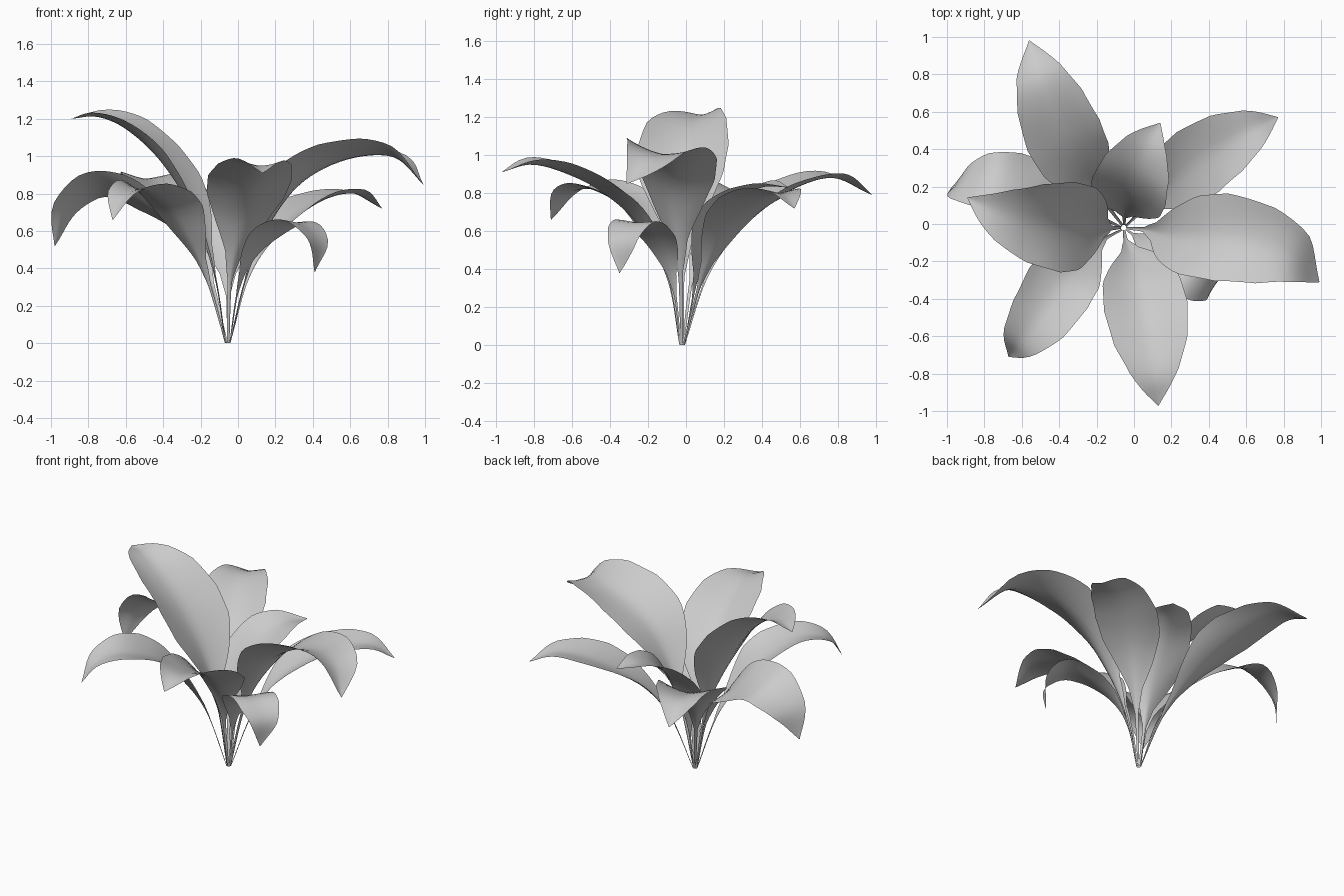
import bpy, bmesh, math
from mathutils import Vector

if "Cube" in bpy.data.objects:
    bpy.data.objects.remove(bpy.data.objects["Cube"])

BASE = Vector((-0.055, -0.02, 0))
ROWS, COLS = 40, 10

# half-width along the leaf: thin stalk, broad blade, pointed tip
PROFILE = [(0, .03), (.22, .05), (.33, .22), (.43, .58), (.54, .92), (.65, 1), (.78, .87),
           (.88, .57), (.95, .25), (1, .01)]


def profile(t):
    for (a, wa), (b, wb) in zip(PROFILE, PROFILE[1:]):
        if t <= b:
            f = (t - a) / (b - a)
            return wa + (wb - wa) * f
    return PROFILE[-1][1]


def spline(pts, n):
    """Catmull-Rom through the points, resampled by arc length."""
    p = [pts[0] * 2 - pts[1]] + pts + [pts[-1] * 2 - pts[-2]]
    fine = []
    for i in range(1, len(p) - 2):
        a, b, c, d = p[i - 1:i + 3]
        for k in range(30):
            t = k / 30
            fine.append(.5 * (2 * b + (c - a) * t + (2 * a - 5 * b + 4 * c - d) * t * t
                              + (3 * b - a - 3 * c + d) * t ** 3))
    fine.append(pts[-1])
    dist = [0]
    for a, b in zip(fine, fine[1:]):
        dist.append(dist[-1] + (b - a).length)
    out, j = [], 0
    for i in range(n + 1):
        s = dist[-1] * i / n
        while j < len(fine) - 2 and dist[j + 1] < s:
            j += 1
        f = (s - dist[j]) / (dist[j + 1] - dist[j])
        out.append(fine[j].lerp(fine[j + 1], min(f, 1)))
    return out


def leaf(name, width, roll, cup, path):
    pts = [Vector(p) for p in path]
    out = pts[-1] - BASE
    out.z = 0
    out.normalize()
    mid = spline([BASE + out * .015] + pts, ROWS)
    side0 = out.cross(Vector((0, 0, 1)))
    bm = bmesh.new()
    grid = []
    for i, c in enumerate(mid):
        t = i / ROWS
        tan = (mid[min(i + 1, ROWS)] - mid[max(i - 1, 0)]).normalized()
        side = (side0 - tan * side0.dot(tan)).normalized()
        nor = side.cross(tan)
        r = roll * min(1, max(0, (t - .2) / .4))
        side, nor = side * math.cos(r) + nor * math.sin(r), nor * math.cos(r) - side * math.sin(r)
        w = width / 2 * profile(t)
        row = []
        for k in range(COLS + 1):
            u = 2 * k / COLS - 1
            lift = cup * abs(u) ** 1.5 * (1.5 - .9 * t)
            lift += .05 * u * u * math.sin(13 * t + 2 * u + width * 40)   # wavy margin
            row.append(bm.verts.new(c + side * w * u + nor * w * lift))
        grid.append(row)
    for a, b in zip(grid, grid[1:]):
        for k in range(COLS):
            bm.faces.new((a[k], a[k + 1], b[k + 1], b[k]))
    me = bpy.data.meshes.new(name)
    bm.to_mesh(me)
    bm.free()
    for f in me.polygons:
        f.use_smooth = True
    bpy.context.collection.objects.link(bpy.data.objects.new(name, me))


# leaves: name, width, roll, cup, midrib path to the tip
leaf("leaf_back_left", .42, 0, .3,
     [(-.15, .11, .35), (-.26, .27, .6), (-.38, .48, .78), (-.49, .76, .88), (-.56, .98, .79)])
leaf("leaf_back_right", .39, 0, .28,
     [(.06, .09, .36), (.2, .22, .6), (.41, .38, .75), (.62, .5, .80), (.77, .57, .72)])
leaf("leaf_right", .48, .15, .35,
     [(.05, -.03, .36), (.18, -.06, .66), (.34, -.08, .865), (.58, -.10, .985),
      (.83, -.17, .995), (.99, -.31, .85)])
leaf("leaf_front", .45, .08, .35,
     [(-.04, -.10, .35), (.02, -.25, .63), (.06, -.45, .81), (.09, -.65, .91),
      (.11, -.82, .95), (.13, -.97, .91)])
leaf("leaf_front_left", .38, 0, .3,
     [(-.17, -.09, .35), (-.27, -.18, .56), (-.38, -.30, .73), (-.5, -.49, .82),
      (-.61, -.63, .79), (-.67, -.71, .66)])
leaf("leaf_left_low", .37, -.45, .15,
     [(-.17, .03, .35), (-.32, .09, .58), (-.5, .17, .74), (-.74, .22, .83),
      (-.92, .22, .72), (-.98, .19, .52)])
leaf("leaf_left_high", .49, .06, .4,
     [(-.13, -.02, .37), (-.25, -.01, .71), (-.41, 0, .97), (-.59, .02, 1.14),
      (-.75, .07, 1.21), (-.89, .14, 1.20)])
leaf("leaf_back", .42, 0, .3,
     [(-.05, .06, .34), (-.03, .14, .58), (0, .26, .75), (.06, .4, .83), (.14, .54, .83)])
leaf("leaf_small", .29, .05, .1,
     [(0, -.06, .28), (.07, -.11, .47), (.19, -.19, .6), (.32, -.27, .645),
      (.42, -.33, .55), (.41, -.35, .38)])
